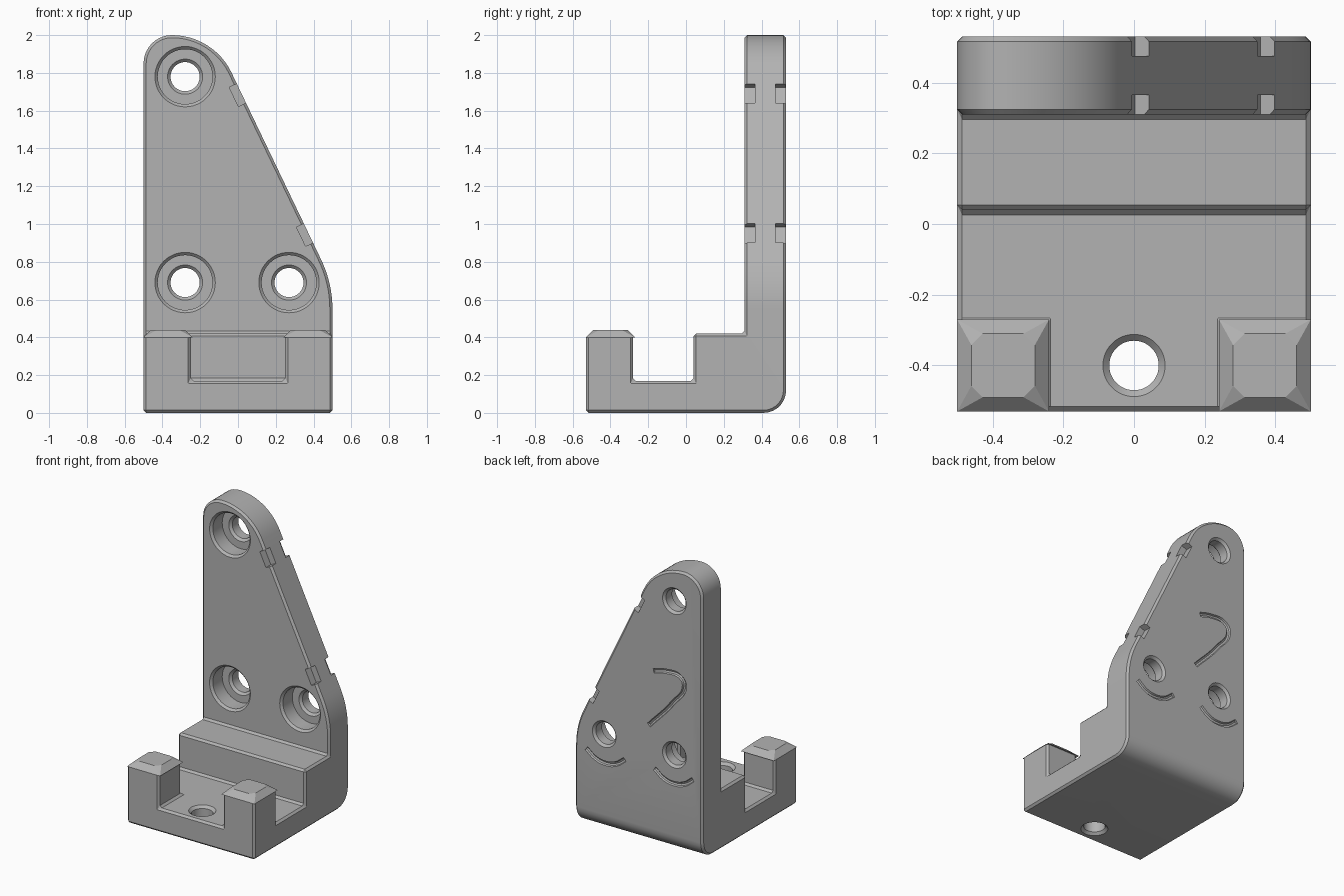
import bpy, bmesh, math
from mathutils import Vector, Matrix

if "Cube" in bpy.data.objects:
    bpy.data.objects.remove(bpy.data.objects["Cube"])

grey = bpy.data.materials.new("mid_grey")
grey.diffuse_color = (0.45, 0.45, 0.45, 1)
grey.use_nodes = True
grey.node_tree.nodes["Principled BSDF"].inputs["Base Color"].default_value = grey.diffuse_color


def finish(name, bm):
    bmesh.ops.remove_doubles(bm, verts=bm.verts, dist=1e-5)
    bmesh.ops.recalc_face_normals(bm, faces=bm.faces)
    me = bpy.data.meshes.new(name)
    bm.to_mesh(me)
    bm.free()
    me.materials.append(grey)
    ob = bpy.data.objects.new(name, me)
    bpy.context.collection.objects.link(ob)
    return ob


def prism(name, pts, place, a, b):
    """Extrude a 2D outline from a to b; place(u, v, w) gives the 3D point."""
    bm = bmesh.new()
    lo = [bm.verts.new(place(u, v, a)) for u, v in pts]
    hi = [bm.verts.new(place(u, v, b)) for u, v in pts]
    bm.faces.new(lo)
    bm.faces.new(hi)
    n = len(pts)
    for i in range(n):
        j = (i + 1) % n
        bm.faces.new((lo[i], lo[j], hi[j], hi[i]))
    return finish(name, bm)


def lathe(name, profile, matrix, n=48):
    """Closed solid turned from (radius, height) points."""
    bm = bmesh.new()
    rings = [[bm.verts.new(matrix @ Vector((r * math.cos(2 * math.pi * i / n),
                                            r * math.sin(2 * math.pi * i / n), h)))
              for i in range(n)] for r, h in profile]
    for p, q in zip(rings, rings[1:]):
        for i in range(n):
            j = (i + 1) % n
            bm.faces.new((p[i], p[j], q[j], q[i]))
    bm.faces.new(rings[0])
    bm.faces.new(rings[-1])
    return finish(name, bm)


def groove(name, pts, y=0.53, r=0.016):
    """Round tube along a smooth path on the back face."""
    cu = bpy.data.curves.new(name, 'CURVE')
    cu.dimensions = '3D'
    cu.bevel_depth, cu.bevel_resolution, cu.use_fill_caps = r, 2, True
    sp = cu.splines.new('BEZIER')
    sp.bezier_points.add(len(pts) - 1)
    for bp, (x, z) in zip(sp.bezier_points, pts):
        bp.co = (x, y, z)
        bp.handle_left_type = bp.handle_right_type = 'AUTO'
    ob = bpy.data.objects.new(name, cu)
    bpy.context.collection.objects.link(ob)
    bpy.context.view_layer.update()
    me = bpy.data.meshes.new_from_object(ob.evaluated_get(bpy.context.evaluated_depsgraph_get()))
    bm = bmesh.new()
    bm.from_mesh(me)
    bpy.data.objects.remove(ob)
    return finish(name, bm)


def boolean(target, tool, op='DIFFERENCE'):
    m = target.modifiers.new("cut", 'BOOLEAN')
    m.operation, m.object, m.solver = op, tool, 'EXACT'
    bpy.context.view_layer.objects.active = target
    bpy.ops.object.modifier_apply(modifier=m.name)
    bpy.data.objects.remove(tool)


def arc(cx, cy, r, a0, a1, n):
    return [(cx + r * math.cos(math.radians(a0 + (a1 - a0) * i / n)),
             cy + r * math.sin(math.radians(a0 + (a1 - a0) * i / n))) for i in range(n + 1)]


# Bracket body: side profile trimmed by the front outline
side = [(-0.53, 0)] + arc(0.41, 0.12, 0.12, -90, 0, 7) + [
    (0.53, 2.2), (0.31, 2.2), (0.31, 0.42), (0.0, 0.42), (0.0, 0.40), (-0.53, 0.40)]
body = prism("bracket_body", side, lambda u, v, w: (w, u, v), -0.7, 0.7)
slant = 25.7
front = [(0.5, -0.2)] + arc(-0.1, 0.55, 0.6, 0, slant, 8) \
    + arc(-0.35, 1.65, 0.35, slant, 90, 12) + arc(-0.35, 1.85, 0.15, 90, 180, 10)[1:] + [(-0.5, -0.2)]
boolean(body, prism("outline", front, lambda u, v, w: (u, w, v), -1, 1), 'INTERSECT')

# Cross slot with its opening to the front, leaving two corner posts
tee = [(-0.7, 0.04), (-0.7, -0.28), (-0.25, -0.28), (-0.25, -0.7),
       (0.25, -0.7), (0.25, -0.28), (0.7, -0.28), (0.7, 0.04)]
boolean(body, prism("slot", tee, lambda u, v, w: (u, v, w), 0.17, 0.8))

# Small chamfer on every sharp edge except the post tops
bm = bmesh.new()
bm.from_mesh(body.data)
bmesh.ops.remove_doubles(bm, verts=bm.verts, dist=1e-4)
bmesh.ops.dissolve_limit(bm, angle_limit=0.01, verts=bm.verts, edges=bm.edges)
sharp = [e for e in bm.edges if e.is_manifold and e.calc_face_angle() > 0.7
         and not all(v.co.y < -0.2 and v.co.z > 0.39 for v in e.verts)]
bmesh.ops.bevel(bm, geom=sharp, offset=0.014, offset_type='OFFSET', segments=1,
                profile=0.5, affect='EDGES', clamp_overlap=False)
bm.to_mesh(body.data)
bm.free()

# Counterbored screw holes in the wall
to_back = Matrix.Rotation(math.radians(-90), 4, 'X')
screw = [(0.175, -0.015), (0.16, 0), (0.145, 0.015), (0.145, 0.12), (0.093, 0.12),
         (0.077, 0.136), (0.077, 0.204), (0.093, 0.22), (0.103, 0.23)]
for x, z in ((-0.28, 1.78), (-0.28, 0.69), (0.27, 0.69)):
    boolean(body, lathe("screw_hole", screw, Matrix.Translation((x, 0.31, z)) @ to_back))

# Chamfered hole in the base
base_hole = [(0.098, -0.01), (0.088, 0), (0.07, 0.018), (0.07, 0.152), (0.088, 0.17), (0.098, 0.18)]
boolean(body, lathe("base_hole", base_hole, Matrix.Translation((0, -0.4, 0))))

# Notches along the sloping edge, front and back
nx, nz = math.cos(math.radians(slant)), math.sin(math.radians(slant))
for cx, cz in ((0.014, 1.69), (0.37, 0.95)):
    quad = [(cx + nx * d - nz * t, cz + nz * d + nx * t)
            for d, t in ((-0.04, -0.056), (0.06, -0.056), (0.06, 0.056), (-0.04, 0.056))]
    for a, b in ((0.25, 0.365), (0.475, 0.6)):
        boolean(body, prism("notch", quad, lambda u, v, w: (u, w, v), a, b))

# Shallow curved grooves on the back
for cx in (-0.275, 0.26):
    boolean(body, groove("arc_groove", [(cx - 0.15, 0.552), (cx - 0.08, 0.502), (cx, 0.485),
                                        (cx + 0.08, 0.502), (cx + 0.15, 0.552)]))
boolean(body, groove("hook_groove", [(-0.117, 1.242), (-0.22, 1.265), (-0.325, 1.255),
                                     (-0.358, 1.2), (-0.264, 1.05), (-0.08, 0.848)]))

# Faceted caps on the corner posts
caps = []
for s, name in ((-1, "left_post_cap"), (1, "right_post_cap")):
    bm = bmesh.new()
    cx, cy = s * 0.37, -0.40
    for i in (-1, 1):
        for j in (-1, 1):
            bm.verts.new((cx + i * 0.13, cy + j * 0.13, 0.40))
            bm.verts.new((cx + i * 0.09, cy + j * 0.058, 0.44))
            bm.verts.new((cx + i * 0.058, cy + j * 0.09, 0.44))
    bmesh.ops.convex_hull(bm, input=bm.verts)
    caps.append(finish(name, bm))

# One material; smooth curves, crisp chamfers
body.data.materials.clear()
body.data.materials.append(grey)
bpy.ops.object.select_all(action='DESELECT')
body.select_set(True)
bpy.context.view_layer.objects.active = body
bpy.ops.object.shade_smooth_by_angle(angle=math.radians(28))
